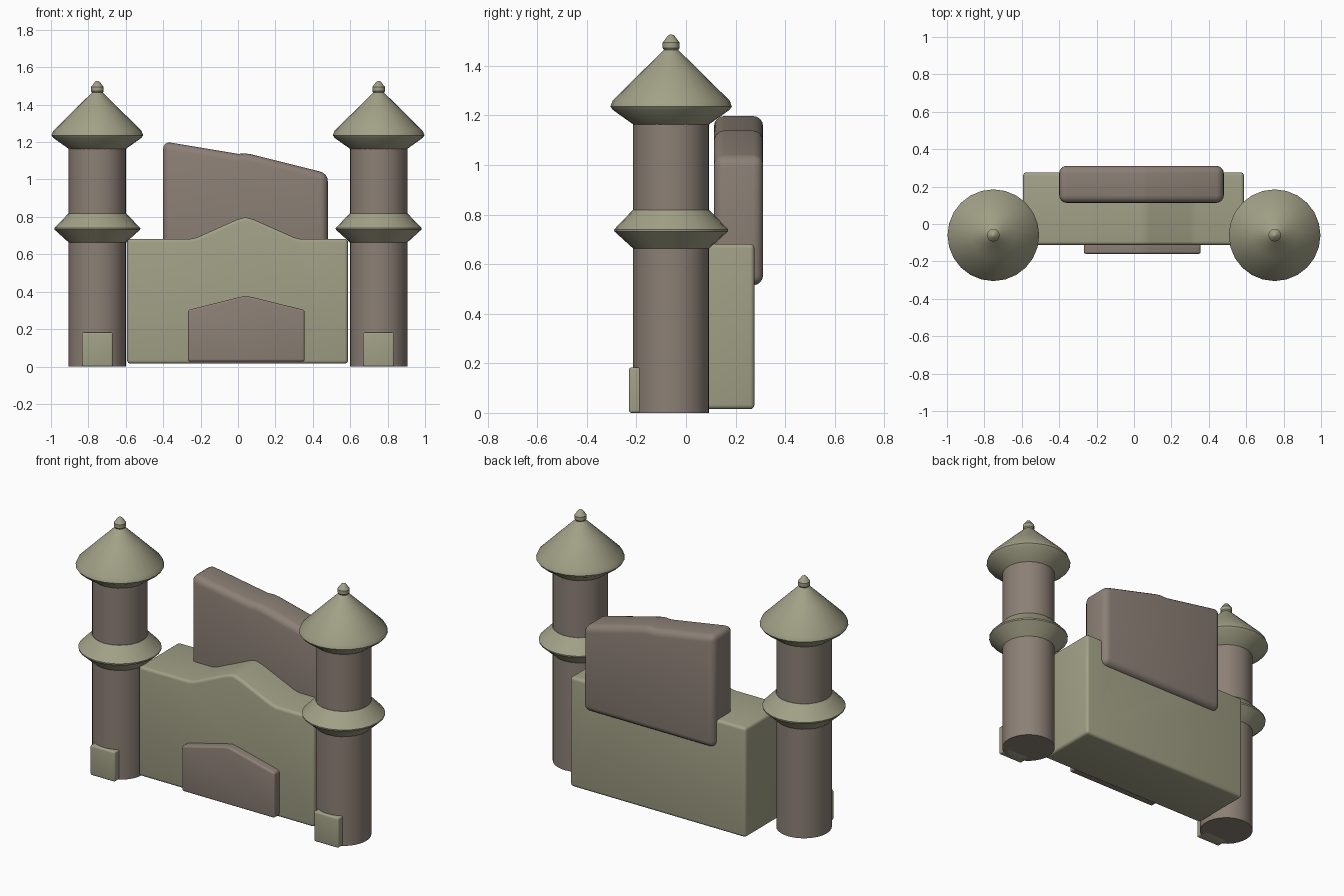
import bpy, bmesh, math

cube = bpy.data.objects.get("Cube")
if cube:
    bpy.data.objects.remove(cube, do_unlink=True)


def make_material(name, colour):
    mat = bpy.data.materials.new(name)
    mat.use_nodes = True
    mat.diffuse_color = colour
    mat.node_tree.nodes["Principled BSDF"].inputs["Base Color"].default_value = colour
    return mat


sage = make_material("sage stone", (0.36, 0.355, 0.24, 1))
taupe = make_material("taupe stone", (0.262, 0.216, 0.18, 1))


def finish(name, bm, mat, bevel=0.0):
    """Turn a bmesh into a shaded object with optional rounded edges."""
    bmesh.ops.recalc_face_normals(bm, faces=bm.faces)
    mesh = bpy.data.meshes.new(name)
    bm.to_mesh(mesh)
    bm.free()
    mesh.materials.append(mat)
    obj = bpy.data.objects.new(name, mesh)
    bpy.context.collection.objects.link(obj)
    bpy.ops.object.select_all(action="DESELECT")
    obj.select_set(True)
    bpy.context.view_layer.objects.active = obj
    if bevel:
        mod = obj.modifiers.new("rounded edges", "BEVEL")
        mod.width = bevel
        mod.segments = 4
        mod.limit_method = "ANGLE"
        mod.angle_limit = math.radians(40)
        bpy.ops.object.modifier_apply(modifier=mod.name)
    bpy.ops.object.shade_smooth_by_angle(angle=math.radians(32))
    return obj


def slab(name, outline, front, back, mat, bevel):
    """Extrude an x-z outline from the front y to the back y."""
    bm = bmesh.new()
    face = bm.faces.new([bm.verts.new((x, front, z)) for x, z in outline])
    grown = bmesh.ops.extrude_face_region(bm, geom=[face])["geom"]
    moved = [v for v in grown if isinstance(v, bmesh.types.BMVert)]
    bmesh.ops.translate(bm, verts=moved, vec=(0, back - front, 0))
    return finish(name, bm, mat, bevel)


def lathe(name, profile, x, y, sides, mat):
    """Revolve a radius-height profile and cap both ends."""
    bm = bmesh.new()
    rings = []
    for r, z in profile:
        angles = [math.tau * i / sides for i in range(sides)]
        rings.append([bm.verts.new((x + r * math.cos(a), y + r * math.sin(a), z)) for a in angles])
    for low, high in zip(rings, rings[1:]):
        for i in range(sides):
            j = (i + 1) % sides
            bm.faces.new((low[i], low[j], high[j], high[i]))
    bm.faces.new(rings[0])
    bm.faces.new(rings[-1])
    return finish(name, bm, mat)


# Central hall with a soft gabled parapet
slab("hall", [(-0.593, 0.015), (0.588, 0.015), (0.588, 0.682), (0.335, 0.682), (0.30, 0.69),
              (0.085, 0.786), (0.04, 0.798), (-0.005, 0.786), (-0.22, 0.69), (-0.255, 0.682),
              (-0.593, 0.682)], -0.112, 0.276, sage, 0.018)

# Sloping slab set into the back of the hall
slab("back_slab", [(-0.4, 0.515), (0.48, 0.515), (0.48, 1.032), (0.07, 1.135), (0.04, 1.139),
                   (0.0, 1.137), (-0.4, 1.204)], 0.113, 0.311, taupe, 0.04)

# Gabled entrance plate
slab("entrance", [(-0.268, 0.027), (0.356, 0.027), (0.356, 0.302), (0.085, 0.369), (0.04, 0.378),
                  (0.0, 0.369), (-0.268, 0.302)], -0.16, -0.08, taupe, 0.012)

# Matching towers
collar = [(0.14, 0.662), (0.152, 0.662), (0.229, 0.732), (0.23, 0.74), (0.155, 0.818), (0.14, 0.818)]
roof = [(0.14, 1.163), (0.152, 1.163), (0.235, 1.222), (0.245, 1.236), (0.236, 1.26),
        (0.12, 1.375), (0.028, 1.465)]
finial = [(0.022, 1.455), (0.034, 1.472), (0.034, 1.494), (0.012, 1.523), (0.003, 1.527)]
tower_y = -0.06
for side, x in (("left", 0.752), ("right", -0.752)):
    lathe(side + "_tower", [(0.153, 0), (0.153, 1.19)], x, tower_y, 32, taupe)
    lathe(side + "_collar", collar, x, tower_y, 24, sage)
    lathe(side + "_roof", roof, x, tower_y, 24, sage)
    lathe(side + "_finial", finial, x, tower_y, 12, sage)
    slab(side + "_door", [(x - 0.083, 0), (x + 0.083, 0), (x + 0.083, 0.183), (x - 0.083, 0.183)],
         -0.23, -0.14, sage, 0.01)
